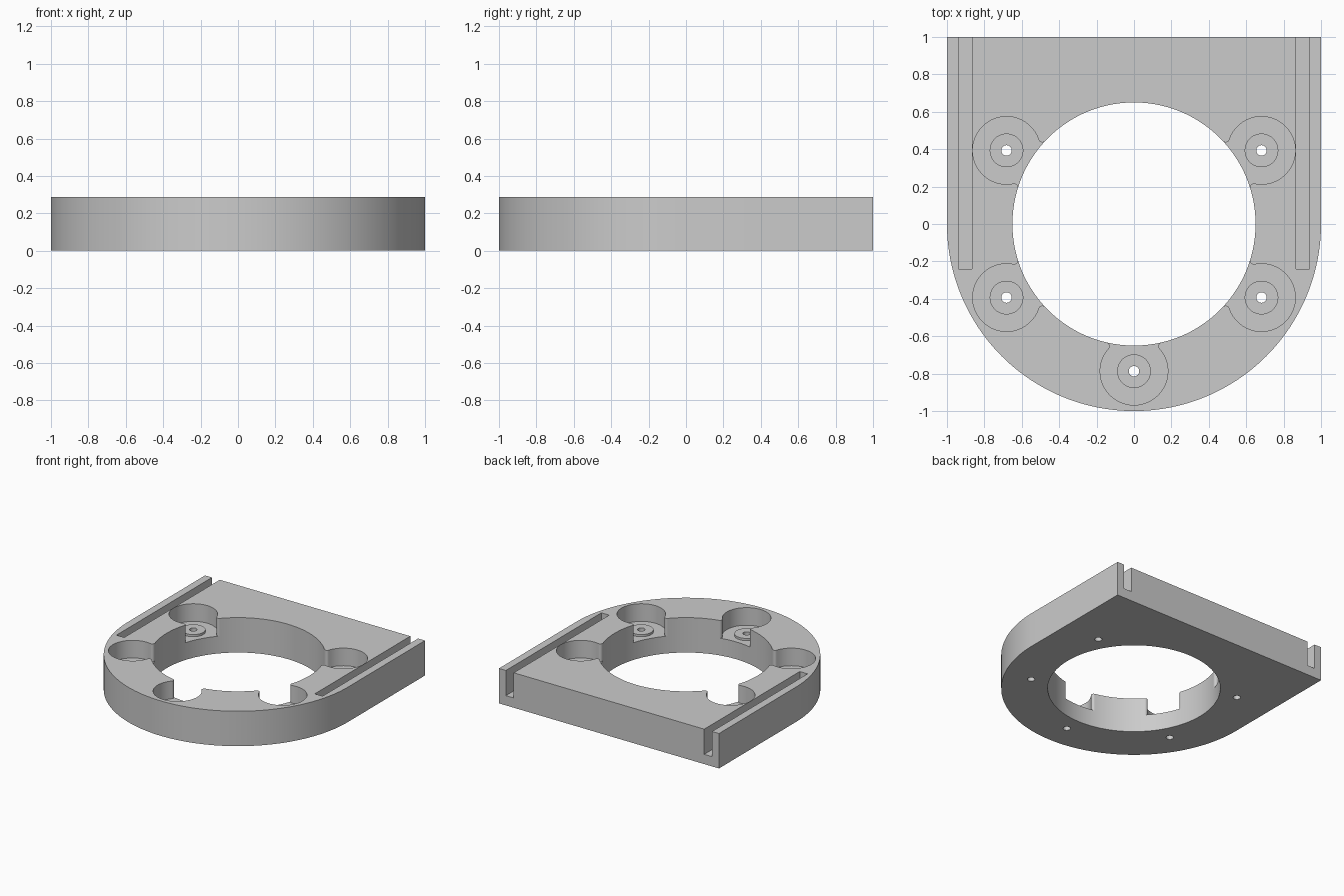
import bpy, bmesh, math
from math import sin, cos, pi, atan2, sqrt
from mathutils import Matrix

if "Cube" in bpy.data.objects:
    bpy.data.objects.remove(bpy.data.objects["Cube"])

HEIGHT = 0.287
HOLE_R = 0.65
POCKET_R, POCKET_DIST, POCKET_Z = 0.181, 0.787, 0.142
FILLET = 0.02
PAD_R, PAD_Z = 0.09, 0.16
SCREW_R = 0.028
SLOT_IN, SLOT_OUT, SLOT_FRONT, SLOT_Z = 0.866, 0.937, -0.24, 0.08

grey = bpy.data.materials.new("light grey")
grey.use_nodes = True
colour = (0.6, 0.6, 0.6, 1)
grey.diffuse_color = colour
grey.node_tree.nodes["Principled BSDF"].inputs["Base Color"].default_value = colour


def arc(cx, cy, r, start, end, n):
    return [(cx + r * cos(start + (end - start) * i / n),
             cy + r * sin(start + (end - start) * i / n)) for i in range(n + 1)]


def circle(r, n, cx=0, cy=0):
    return arc(cx, cy, r, 0, 2 * pi, n)[:-1]


def prism(name, outline, z0, z1, turn=0):
    """Extrude a flat outline from z0 to z1, turned about the z axis."""
    bm = bmesh.new()
    face = bm.faces.new([bm.verts.new((x, y, z0)) for x, y in outline])
    top = bmesh.ops.extrude_face_region(bm, geom=[face])["geom"]
    bmesh.ops.translate(bm, vec=(0, 0, z1 - z0),
                        verts=[v for v in top if isinstance(v, bmesh.types.BMVert)])
    bmesh.ops.transform(bm, matrix=Matrix.Rotation(turn, 4, "Z"), verts=bm.verts)
    bmesh.ops.recalc_face_normals(bm, faces=bm.faces)
    mesh = bpy.data.meshes.new(name)
    bm.to_mesh(mesh)
    bm.free()
    mesh.materials.append(grey)
    obj = bpy.data.objects.new(name, mesh)
    bpy.context.collection.objects.link(obj)
    return obj


def combine(target, tool, operation):
    """Apply a boolean, then discard the tool."""
    mod = target.modifiers.new("boolean", "BOOLEAN")
    mod.operation, mod.object, mod.solver = operation, tool, "EXACT"
    bpy.context.view_layer.objects.active = target
    bpy.ops.object.modifier_apply(modifier=mod.name)
    bpy.data.objects.remove(tool)


def pocket_outline():
    """Round pocket on the +x axis, open to the centre with rounded lips."""
    a, b = HOLE_R + FILLET, POCKET_R + FILLET
    fx = (POCKET_DIST ** 2 + a * a - b * b) / (2 * POCKET_DIST)
    fy = sqrt(a * a - fx * fx)
    to_hole = atan2(-fy, -fx)
    to_pocket = atan2(-fy, POCKET_DIST - fx)
    lip = arc(fx, fy, FILLET, to_hole, to_pocket, 8)
    start = to_pocket + pi
    wall = arc(POCKET_DIST, 0, POCKET_R, start, 0, 28)
    half = [(0.45, lip[0][1])] + lip + wall[1:]
    return half + [(x, -y) for x, y in reversed(half[:-1])]


# Plate: straight back and sides, half-round front
plate = prism("mounting_plate", arc(0, 0, 1, pi, 2 * pi, 96) + [(1, 1), (-1, 1)], 0, HEIGHT)
combine(plate, prism("hole_cutter", circle(HOLE_R, 144), -0.1, 0.5), "DIFFERENCE")

# Slots along both sides, open at the back
for side in (-1, 1):
    slot = [(side * SLOT_IN, SLOT_FRONT), (side * SLOT_OUT, SLOT_FRONT),
            (side * SLOT_OUT, 1.1), (side * SLOT_IN, 1.1)]
    combine(plate, prism("slot_cutter", slot, SLOT_Z, 0.5), "DIFFERENCE")

# Five screw pockets, each with a raised pad and a drilled hole
for degrees in (30, 150, 210, 270, 330):
    turn = math.radians(degrees)
    combine(plate, prism("pocket_cutter", pocket_outline(), POCKET_Z, 0.5, turn), "DIFFERENCE")
    pad = circle(PAD_R, 48, POCKET_DIST)
    combine(plate, prism("pad", pad, POCKET_Z - 0.05, PAD_Z, turn), "UNION")
    screw = circle(SCREW_R, 24, POCKET_DIST)
    combine(plate, prism("screw_cutter", screw, -0.1, 0.5, turn), "DIFFERENCE")

# Smooth the curved walls, keep the edges crisp
bpy.ops.object.select_all(action="DESELECT")
plate.select_set(True)
bpy.context.view_layer.objects.active = plate
bpy.ops.object.shade_smooth_by_angle(angle=math.radians(30))
